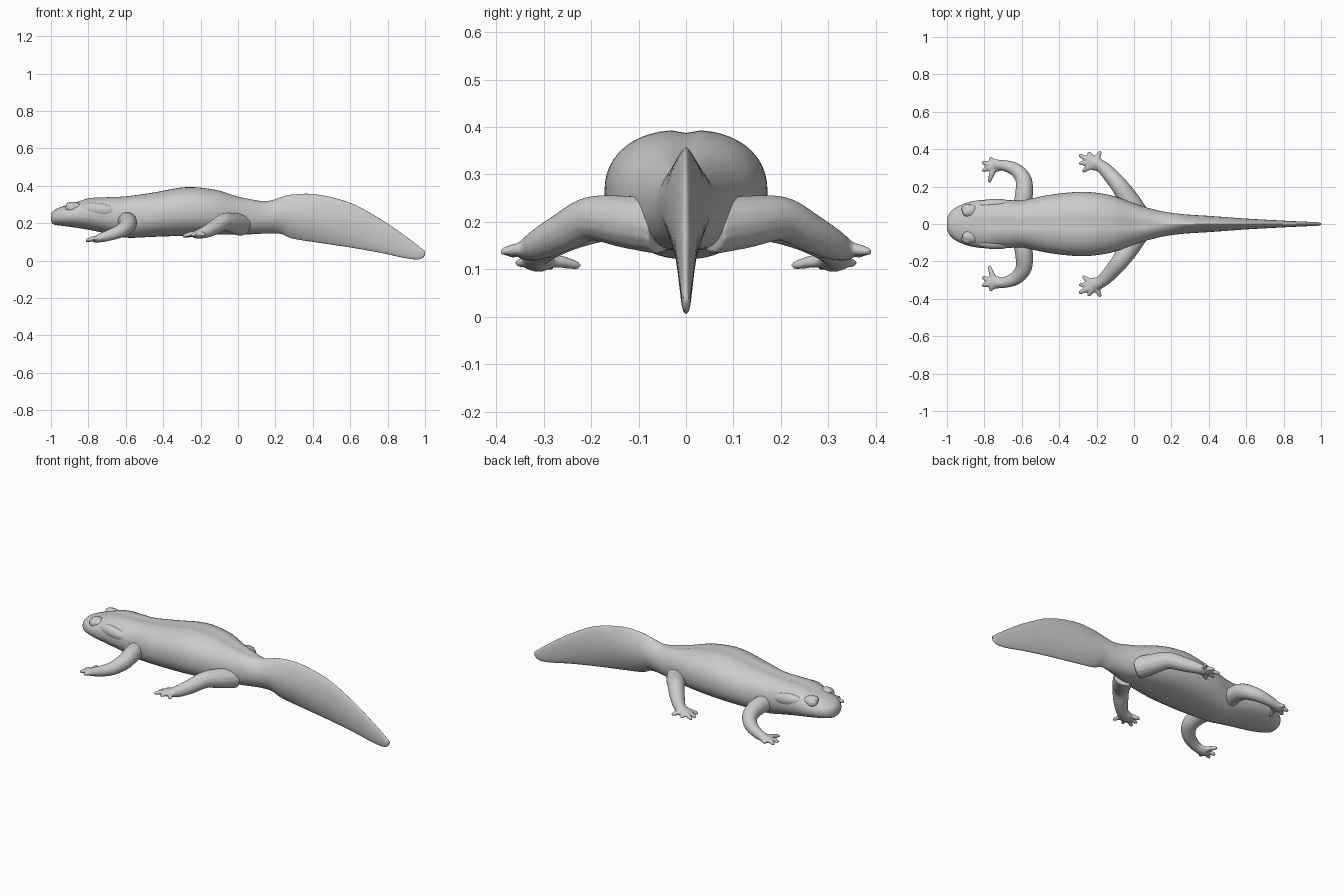
import bpy, bmesh, math
from mathutils import Vector, Matrix

if "Cube" in bpy.data.objects:
    bpy.data.objects.remove(bpy.data.objects["Cube"])


def catmull(pts, steps):
    """Smoothly interpolate a list of equal-length tuples."""
    out = []
    for i in range(len(pts) - 1):
        a, b = pts[max(i - 1, 0)], pts[i]
        c, d = pts[i + 1], pts[min(i + 2, len(pts) - 1)]
        for s in range(steps):
            t = s / steps
            out.append([0.5 * (2 * q + (r - p) * t + (2 * p - 5 * q + 4 * r - u) * t * t
                               + (3 * q - p - 3 * r + u) * t ** 3)
                        for p, q, r, u in zip(a, b, c, d)])
    out.append(list(pts[-1]))
    return out


def skin_rings(bm, rings):
    """Bridge consecutive rings of points and cap both ends."""
    vs = [[bm.verts.new(p) for p in r] for r in rings]
    n = len(vs[0])
    for a, b in zip(vs, vs[1:]):
        for i in range(n):
            j = (i + 1) % n
            bm.faces.new((a[i], a[j], b[j], b[i]))
    bm.faces.new(vs[0][::-1])
    bm.faces.new(vs[-1])


def finish(bm, name):
    bmesh.ops.recalc_face_normals(bm, faces=bm.faces)
    for f in bm.faces:
        f.smooth = True
    me = bpy.data.meshes.new(name)
    bm.to_mesh(me)
    bm.free()
    ob = bpy.data.objects.new(name, me)
    bpy.context.collection.objects.link(ob)
    return ob


def mirror(ob):
    m = ob.modifiers.new("mirror", 'MIRROR')
    m.use_axis = (False, True, False)


def tube(bm, path, flat=1.0, sides=14):
    """Tapered round-ended limb along (x, y, z, radius) points."""
    pts = catmull(path, 6)
    P = [Vector(p[:3]) for p in pts]
    rings = []
    last = len(P) - 1
    for i, p in enumerate(P):
        t = (P[min(i + 1, last)] - P[max(i - 1, 0)]).normalized()
        side = t.cross(Vector((0, 0, 1))).normalized()
        up = side.cross(t)
        ring = lambda c, r: [c + side * r * math.cos(k * math.tau / sides)
                             + up * r * flat * math.sin(k * math.tau / sides) for k in range(sides)]
        rings.append(ring(p, pts[i][3]))
        if i == last:
            for a in (0.5, 0.9, 1.3):
                rings.append(ring(p + t * pts[i][3] * math.sin(a), pts[i][3] * math.cos(a)))
    skin_rings(bm, rings)


# Head, trunk and finned tail: x, bottom, top, half width
stations = [
    (-1.0, .208, .25, .03), (-.985, .193, .268, .06), (-.95, .187, .285, .09),
    (-.88, .178, .308, .118), (-.79, .163, .336, .13), (-.68, .14, .342, .128),
    (-.59, .122, .347, .128), (-.45, .127, .366, .156), (-.28, .133, .394, .172),
    (-.13, .138, .382, .155), (0, .139, .346, .11), (.08, .141, .33, .085),
    (.16, .145, .322, .066), (.23, .142, .34, .056), (.29, .118, .353, .05),
    (.42, .097, .354, .042), (.6, .07, .309, .029), (.76, .042, .223, .02),
    (.88, .016, .142, .014), (.95, .006, .09, .011), (.985, .013, .062, .009),
    (1.0, .03, .05, .005)]
SIDES = 48
rings = []
for x, zb, zt, w in catmull(stations, 5):
    k = min(max((x - .02) / .28, 0), 1)
    k = k * k * (3 - 2 * k)
    power = .84 + 1.3 * k
    fin = min(.016, w)
    groove = .007 * min(max((x + .9) / .15, 0), 1) * (1 - k)
    mid, h = (zb + zt) / 2, (zt - zb) / 2
    ring = []
    for i in range(SIDES):
        a = math.tau * i / SIDES
        c, s = math.cos(a), math.sin(a)
        y = fin * c + (w - fin) * math.copysign(abs(c) ** power, c)
        z = mid + h * math.copysign(abs(s) ** (1 - .1 * (1 - k)), s)
        if s > 0:
            z -= groove * math.exp(-(y / .02) ** 2)
        ring.append((x, y, z))
    rings.append(ring)
bm = bmesh.new()
skin_rings(bm, rings)
finish(bm, "body_and_tail")


# Eyes and cheek swellings
def blob(name, loc, size, pitch=0, yaw=0):
    bm = bmesh.new()
    mat = (Matrix.Translation(loc) @ Matrix.Rotation(yaw, 4, 'Z')
           @ Matrix.Rotation(pitch, 4, 'Y') @ Matrix.Diagonal((*size, 1)))
    bmesh.ops.create_uvsphere(bm, u_segments=24, v_segments=14, radius=1, matrix=mat)
    mirror(finish(bm, name))


blob("eyes", (-.888, .078, .282), (.034, .03, .028))
blob("eyelids", (-.87, .07, .288), (.05, .032, .024), .25, .2)
blob("cheek_swellings", (-.745, .105, .272), (.095, .03, .036), .12, .03)


# Legs with feet and toes, fused into one smooth skin
def leg(name, path, palm, toes):
    bm = bmesh.new()
    tube(bm, path)
    root = palm[1]
    tube(bm, palm, .6)
    for x, y, z in toes:
        mx, my = (root[0] + x) / 2, (root[1] + y) / 2
        tube(bm, [(root[0], root[1], root[2], .017), (mx, my, root[2], .016), (x, y, z, .011)], .9, 10)
    ob = finish(bm, name)
    r = ob.modifiers.new("fuse", 'REMESH')
    r.mode = 'VOXEL'
    r.voxel_size = .006
    r.use_smooth_shade = True
    s = ob.modifiers.new("soften", 'SMOOTH')
    s.factor = .5
    s.iterations = 4
    mirror(ob)


leg("front_legs",
    [(-.6, .08, .21, .05), (-.588, .16, .208, .048), (-.59, .235, .187, .044),
     (-.63, .288, .158, .037), (-.69, .312, .135, .03), (-.73, .315, .123, .026)],
    [(-.70, .314, .13, .028), (-.745, .312, .117, .036)],
    [(-.805, .328, .109), (-.765, .35, .113), (-.805, .287, .106), (-.772, .232, .109)])
leg("hind_legs",
    [(.02, .05, .19, .06), (-.025, .125, .2, .056), (-.075, .2, .207, .047),
     (-.125, .26, .178, .041), (-.17, .305, .155, .034), (-.2, .325, .145, .028)],
    [(-.175, .308, .15, .032), (-.21, .325, .142, .04)],
    [(-.287, .366, .133), (-.24, .378, .136), (-.183, .382, .138),
     (-.285, .325, .13), (-.268, .285, .131)])
